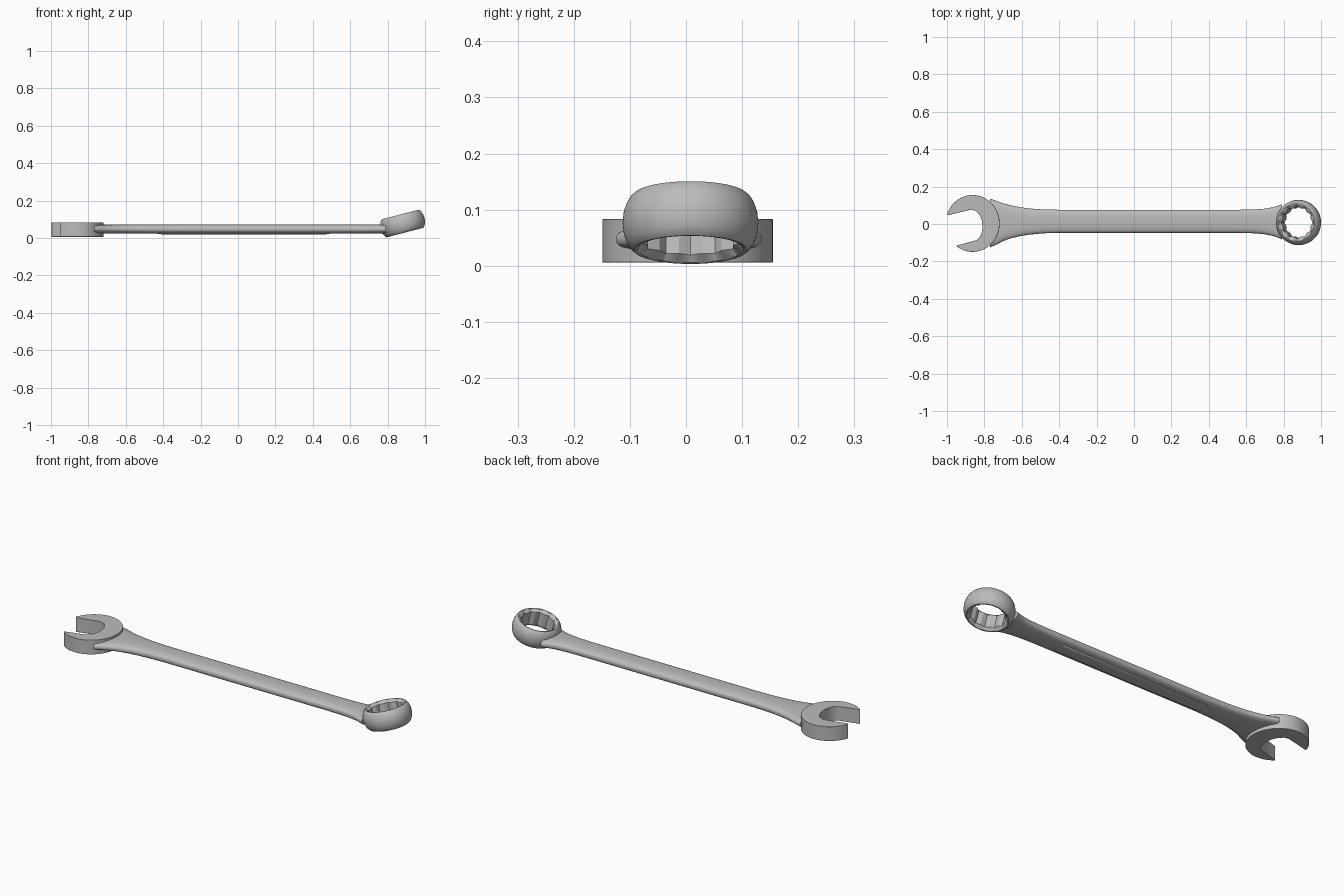
import bpy, bmesh, math
from mathutils import Matrix

cube = bpy.data.objects.get("Cube")
if cube:
    bpy.data.objects.remove(cube, do_unlink=True)

steel = bpy.data.materials.new("grey_steel")
steel.use_nodes = True
GREY = (0.5, 0.5, 0.5, 1)
steel.diffuse_color = GREY
steel.node_tree.nodes["Principled BSDF"].inputs["Base Color"].default_value = GREY


def finish(name, bm, angle=30, bevel=0):
    """Turn a bmesh into a shaded object with the steel material."""
    bmesh.ops.recalc_face_normals(bm, faces=bm.faces)
    mesh = bpy.data.meshes.new(name)
    bm.to_mesh(mesh)
    bm.free()
    mesh.materials.append(steel)
    ob = bpy.data.objects.new(name, mesh)
    bpy.context.collection.objects.link(ob)
    if bevel:
        mod = ob.modifiers.new("Soft edges", 'BEVEL')
        mod.width, mod.segments = bevel, 2
        mod.limit_method, mod.angle_limit = 'ANGLE', math.radians(40)
    bpy.ops.object.select_all(action='DESELECT')
    ob.select_set(True)
    bpy.context.view_layer.objects.active = ob
    bpy.ops.object.shade_smooth_by_angle(angle=math.radians(angle))
    return ob


def bridge(bm, loops, closed=False):
    """Join successive vertex loops with quads."""
    pairs = list(zip(loops, loops[1:]))
    if closed:
        pairs.append((loops[-1], loops[0]))
    for a, b in pairs:
        n = len(a)
        for i in range(n):
            j = (i + 1) % n
            bm.faces.new((a[i], a[j], b[j], b[i]))


def loft(name, sections, power, count=40):
    """Sections (x, y low, y high, z low, z high) with rounded outlines."""
    bm = bmesh.new()
    loops = []
    for x, y0, y1, z0, z1 in sections:
        loop = []
        for i in range(count):
            t = math.tau * i / count
            c, s = math.cos(t), math.sin(t)
            u = math.copysign(abs(c) ** (2 / power), c)
            v = math.copysign(abs(s) ** (2 / power), s)
            loop.append(bm.verts.new((x, (y0 + y1 + u * (y1 - y0)) / 2,
                                      (z0 + z1 + v * (z1 - z0)) / 2)))
        loops.append(loop)
    bridge(bm, loops)
    bm.faces.new(loops[0])
    bm.faces.new(loops[-1])
    return finish(name, bm, 40)


# Shank, flaring into both heads
LOW, HIGH = 0.023, 0.072
outline = [(-0.77, -0.125, 0.135), (-0.73, -0.108, 0.122), (-0.70, -0.091, 0.111),
           (-0.66, -0.077, 0.100), (-0.61, -0.065, 0.090), (-0.56, -0.057, 0.083),
           (-0.49, -0.050, 0.078), (-0.40, -0.047, 0.076), (0.56, -0.047, 0.076),
           (0.65, -0.050, 0.078), (0.70, -0.055, 0.082), (0.74, -0.063, 0.089),
           (0.77, -0.073, 0.098), (0.79, -0.082, 0.105)]
loft("shank", [(x, a, b, LOW, HIGH) for x, a, b in outline], 2.7)

# Slim raised rib along the underside
loft("underside_rib", [(-0.43, 0.005, 0.025, 0.022, 0.03),
                       (-0.40, -0.018, 0.048, 0.018, 0.03),
                       (0.46, -0.018, 0.048, 0.018, 0.03),
                       (0.49, 0.005, 0.025, 0.022, 0.03)], 4)

# Open jaw: round head with an angled slot
bm = bmesh.new()
points = []
for i in range(57):
    t = math.radians(-127 + 287 * i / 56)
    points.append((-0.863 + 0.144 * math.cos(t), 0.003 + 0.152 * math.sin(t)))
points += [(-0.995, 0.047), (-0.87, 0.077), (-0.848, 0.071), (-0.828, 0.052),
           (-0.814, 0.022), (-0.809, -0.015), (-0.815, -0.05),
           (-0.826, -0.073), (-0.842, -0.086), (-0.95, -0.116)]
bottom = [bm.verts.new((x, y, 0.006)) for x, y in points]
top = [bm.verts.new((x, y, 0.083)) for x, y in points]
bridge(bm, [bottom, top])
bm.faces.new(bottom)
bm.faces.new(top)
finish("open_jaw", bm, 30, 0.003)

# Ring head: barrel outside, twelve-point socket inside, tilted upward
def socket_radius(t):
    sixth = math.pi / 3
    a = (t + sixth / 2) % sixth - sixth / 2
    b = t % sixth - sixth / 2
    return 0.076 / min(math.cos(a), math.cos(b))


SEG = 96
half = [(0.119, 0.019), (0.113, 0.036), (0.107, 0.045), (0.101, 0.050), (0.095, 0.049)]
outer = [(r, -z) for r, z in reversed(half)] + [(0.121, 0)] + half
bm = bmesh.new()
loops = []
for r, z in outer + [(None, 0.037), (None, -0.037)]:
    loop = []
    for i in range(SEG):
        t = math.tau * i / SEG
        rad = r or socket_radius(t)
        loop.append(bm.verts.new((rad * math.cos(t), rad * math.sin(t), z)))
    loops.append(loop)
bridge(bm, loops, closed=True)
tilt = Matrix.Translation((0.88, 0.008, 0.077)) @ Matrix.Rotation(math.radians(-14.5), 4, 'Y')
bmesh.ops.transform(bm, matrix=tilt, verts=bm.verts)
finish("ring_head", bm, 25)
